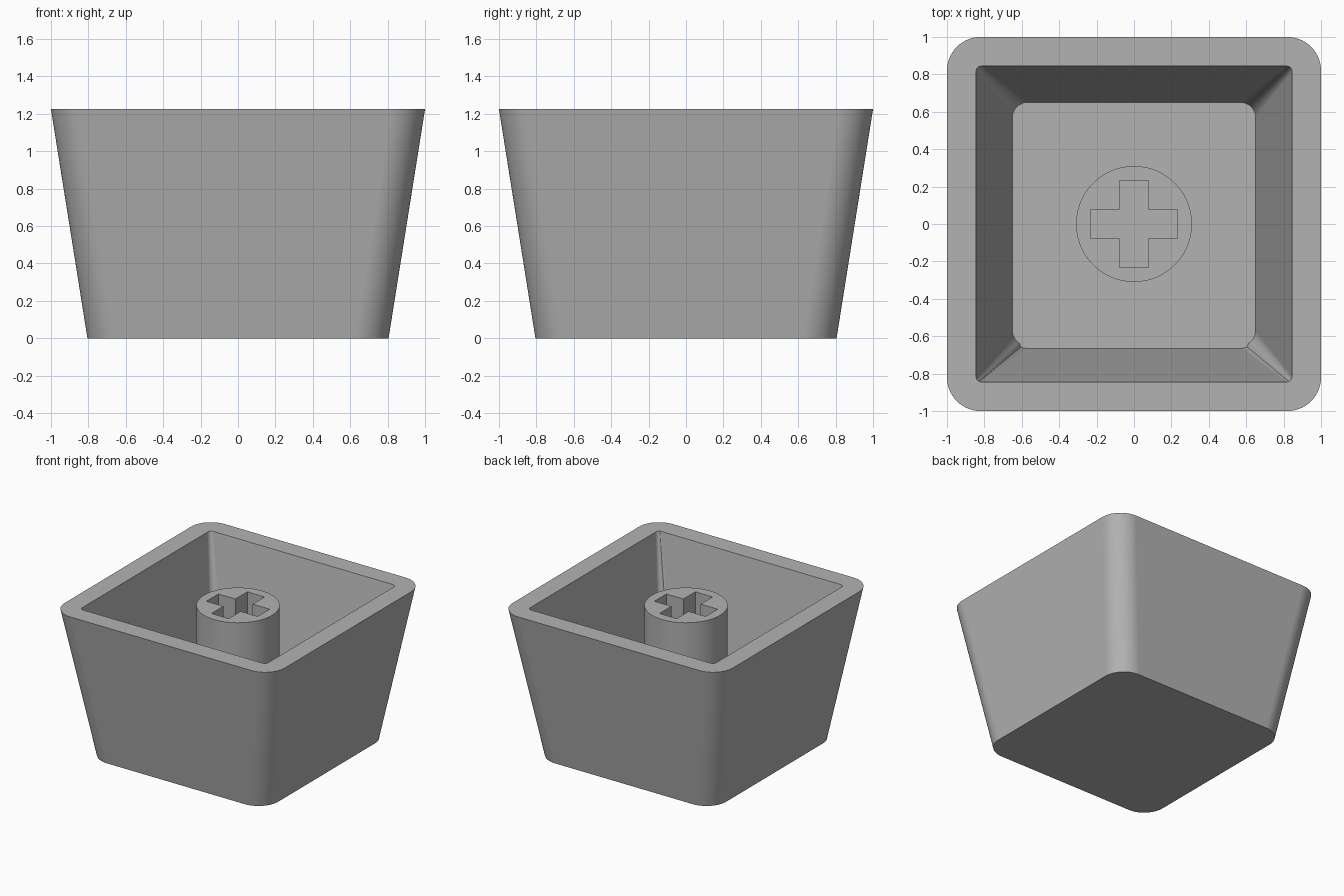
import bpy
import bmesh
from math import cos, sin, pi, radians

default = bpy.data.objects.get("Cube")
if default:
    bpy.data.objects.remove(default, do_unlink=True)

HEIGHT, FLOOR, STEM_TOP = 1.225, 0.15, 1.16
CORNER_STEPS = 14

grey = bpy.data.materials.new("plain grey")
grey.use_nodes = True
colour = (0.45, 0.45, 0.45, 1)
grey.diffuse_color = colour
grey.node_tree.nodes["Principled BSDF"].inputs["Base Color"].default_value = colour


def rounded_square(half, radius):
    """Outline of a square with rounded corners, counter-clockwise."""
    points = []
    for quarter in range(4):
        middle = (quarter + 0.5) * pi / 2
        cx = (half - radius) * (1 if cos(middle) > 0 else -1)
        cy = (half - radius) * (1 if sin(middle) > 0 else -1)
        for i in range(CORNER_STEPS + 1):
            a = (quarter + i / CORNER_STEPS) * pi / 2
            points.append((cx + radius * cos(a), cy + radius * sin(a)))
    return points


def add_ring(bm, points, z):
    return [bm.verts.new((x, y, z)) for x, y in points]


def finish(bm, name):
    bmesh.ops.recalc_face_normals(bm, faces=bm.faces)
    mesh = bpy.data.meshes.new(name)
    bm.to_mesh(mesh)
    bm.free()
    mesh.materials.append(grey)
    obj = bpy.data.objects.new(name, mesh)
    bpy.context.collection.objects.link(obj)
    bpy.ops.object.select_all(action='DESELECT')
    obj.select_set(True)
    bpy.context.view_layer.objects.active = obj
    bpy.ops.object.shade_smooth_by_angle(angle=radians(30))
    # Keep the broad walls flat beside their rounded corners
    weighted = obj.modifiers.new("flat walls", 'WEIGHTED_NORMAL')
    weighted.keep_sharp = True
    return obj


# Tapered hollow shell: outside wall, rim, inside wall and floor
floor_outline = [(x, y - 0.015 if y < -0.64 else y)
                 for x, y in rounded_square(0.65, 0.08)]
bm = bmesh.new()
rings = [
    add_ring(bm, rounded_square(0.805, 0.18), 0),
    add_ring(bm, rounded_square(1.0, 0.18), HEIGHT),
    add_ring(bm, rounded_square(0.845, 0.03), HEIGHT),
    add_ring(bm, floor_outline, FLOOR),
]
for low, high in zip(rings, rings[1:]):
    for i in range(len(low)):
        j = (i + 1) % len(low)
        bm.faces.new((low[i], low[j], high[j], high[i]))
bm.faces.new(rings[0][::-1])
bm.faces.new(rings[-1])
finish(bm, "shell")

# Round stem with a cross-shaped socket, set slightly into the floor
ARM, WIDTH, SIDES = 0.233, 0.078, 64
circle = [(0.31 * cos(2 * pi * i / SIDES), 0.31 * sin(2 * pi * i / SIDES))
          for i in range(SIDES)]
cross = []
for turn in range(4):
    c, s = round(cos(turn * pi / 2)), round(sin(turn * pi / 2))
    for x, y in ((ARM, -WIDTH), (ARM, WIDTH), (WIDTH, WIDTH)):
        cross.append((x * c - y * s, x * s + y * c))

bm = bmesh.new()
edges = []
outlines = []
for outline in (circle, cross):
    top = add_ring(bm, outline, STEM_TOP)
    outlines.append((top, add_ring(bm, outline, FLOOR - 0.03)))
    edges += [bm.edges.new((top[i - 1], top[i])) for i in range(len(top))]
bmesh.ops.triangle_fill(bm, edges=edges, use_beauty=True, normal=(0, 0, 1))
for top, low in outlines:
    for i in range(len(top)):
        bm.faces.new((low[i - 1], low[i], top[i], top[i - 1]))
finish(bm, "stem")
